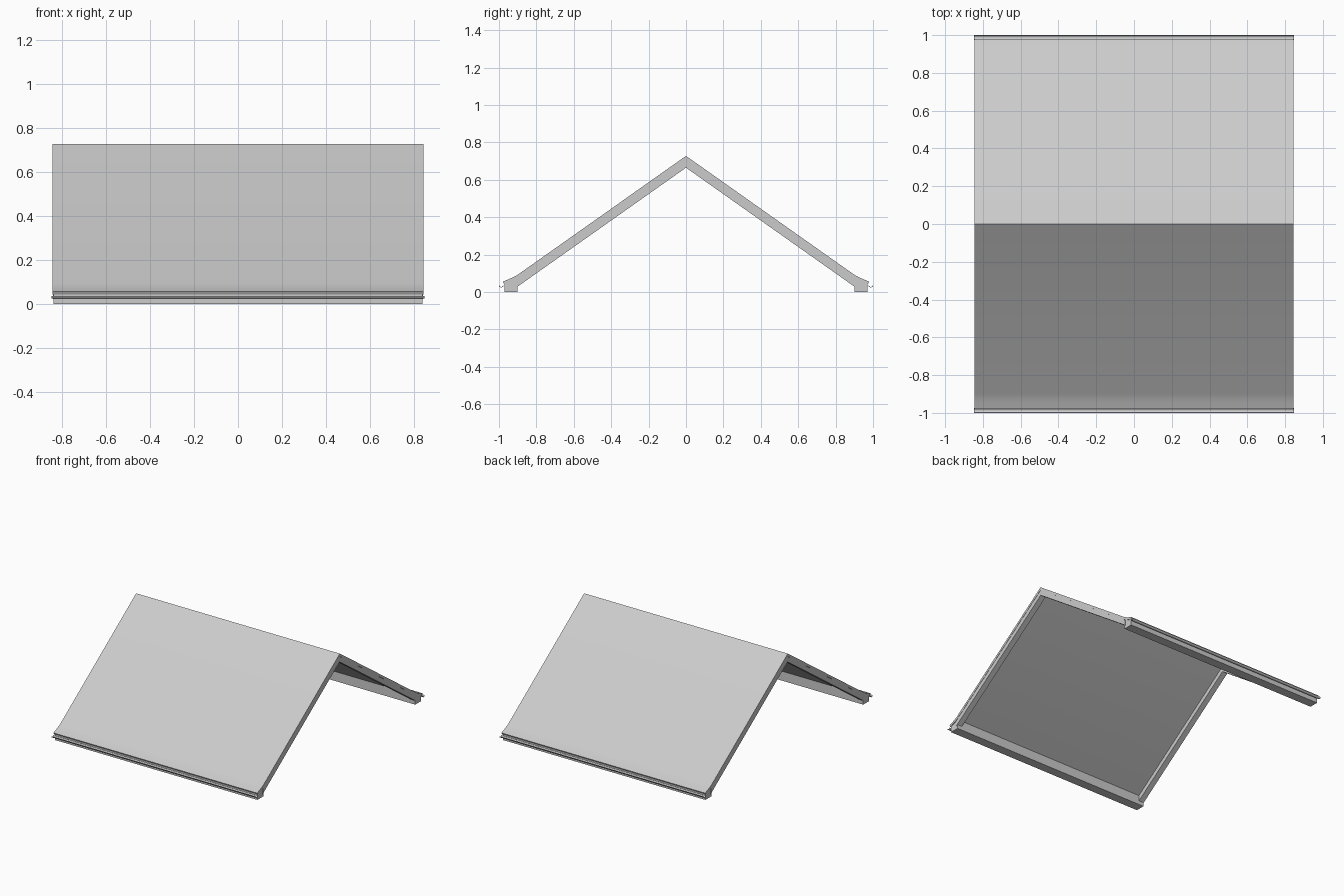
import bpy, bmesh, math

if "Cube" in bpy.data.objects:
    bpy.data.objects.remove(bpy.data.objects["Cube"])

SLOPE = 0.706          # rise per unit of run
RIDGE = 0.728          # height of the ridge top


def extrude(name, profile, x0, x1, smooth=False):
    """Extrude a (y, z) profile along x from x0 to x1."""
    bm = bmesh.new()
    face = bm.faces.new([bm.verts.new((x0, y, z)) for y, z in profile])
    geo = bmesh.ops.extrude_face_region(bm, geom=[face])["geom"]
    verts = [v for v in geo if isinstance(v, bmesh.types.BMVert)]
    bmesh.ops.translate(bm, vec=(x1 - x0, 0, 0), verts=verts)
    bmesh.ops.recalc_face_normals(bm, faces=bm.faces)
    mesh = bpy.data.meshes.new(name)
    bm.to_mesh(mesh)
    bm.free()
    ob = bpy.data.objects.new(name, mesh)
    bpy.context.collection.objects.link(ob)
    if smooth:
        bpy.ops.object.select_all(action='DESELECT')
        bpy.context.view_layer.objects.active = ob
        ob.select_set(True)
        bpy.ops.object.shade_smooth_by_angle(angle=math.radians(30))
    return ob


def both_sides(half):
    """Turn an open half profile (ridge to eave) into the mirrored half too."""
    return [(-y, z) for y, z in reversed(half)] + half[1:]


def at(y, depth=0.0):
    return (y, RIDGE - depth - SLOPE * y)


# Roof covering: two thin slopes with flared eaves
outer = both_sides([at(0), at(0.90), (0.925, 0.079), (0.95, 0.068), (0.98, 0.056)])
inner = both_sides([at(0, 0.022), at(0.90, 0.022), (0.925, 0.058), (0.972, 0.042)])
extrude("roof_covering", outer + inner[::-1], -0.845, 0.845, smooth=True)

# Gable rafters at both ends
top = both_sides([at(0, 0.012), at(0.91, 0.012)])
under = both_sides([at(0, 0.063), at(0.91, 0.063)])
for side, label in ((-1, "left"), (1, "right")):
    extrude("gable_rafter_" + label, top + under[::-1], side * 0.80, side * 0.843)

# Wall plates and half-round gutters along both eaves
for s, label in ((-1, "front"), (1, "back")):
    plate = [(0.90, 0), (0.97, 0), (0.97, 0.05), (0.93, 0.066), (0.90, 0.08)]
    extrude("wall_plate_" + label, [(s * y, z) for y, z in plate], -0.84, 0.84)

    arcs = []
    for ry, rz in ((0.0125, 0.011), (0.0095, 0.008)):
        arcs.append([(0.9875 + ry * math.cos(a), 0.036 - rz * math.sin(a))
                     for a in (math.pi * i / 8 for i in range(9))])
    gutter = [(s * y, z) for y, z in arcs[0] + arcs[1][::-1]]
    extrude("gutter_" + label, gutter, -0.848, 0.848, smooth=True)
